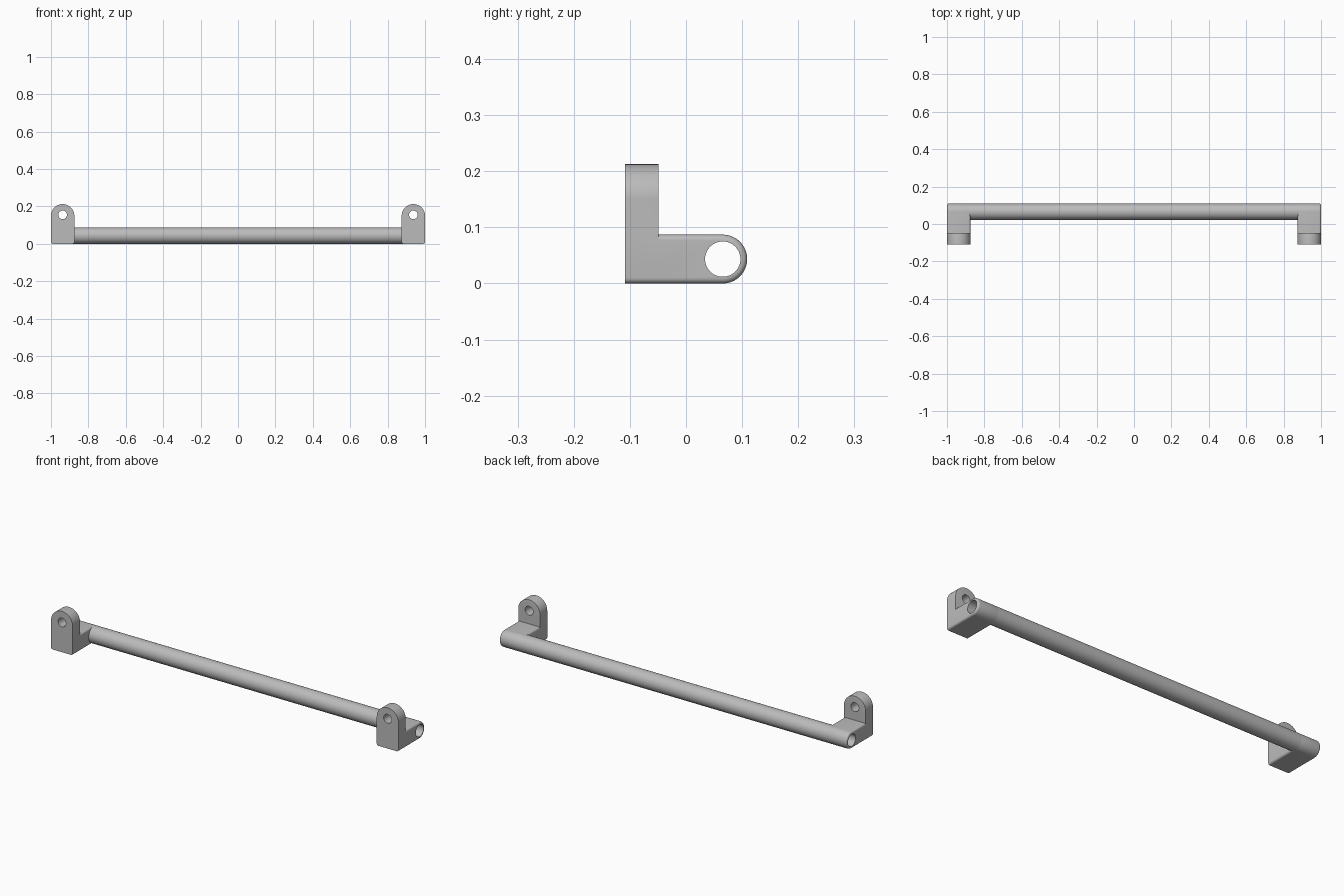
import bpy
import bmesh
from math import pi, cos, sin
from mathutils import Vector

cube = bpy.data.objects.get("Cube")
if cube:
    bpy.data.objects.remove(cube)

SPAN = 1.0           # half length
HALF = 0.0625        # half width of a bracket
TUBE_Y, TUBE_R, BORE_R = 0.0655, 0.0435, 0.0315
FRONT, BACK, TOP = -0.109, -0.049, 0.2125
FILLET = 0.01

grey = bpy.data.materials.new("satin grey")
grey.use_nodes = True
colour = (0.5, 0.5, 0.5, 1)
grey.diffuse_color = colour
grey.node_tree.nodes["Principled BSDF"].inputs["Base Color"].default_value = colour


def arc(cx, cy, r, start, end, steps):
    return [(cx + r * cos(start + (end - start) * i / steps),
             cy + r * sin(start + (end - start) * i / steps)) for i in range(steps + 1)]


def prism(name, outline, place, low, high, rounded=None):
    """Extrude an outline; place(u, v, w) maps it to space; rounded picks edges to fillet."""
    bm = bmesh.new()
    rings = [[bm.verts.new(place(u, v, w)) for u, v in outline] for w in (low, high)]
    bm.faces.new(rings[0])
    bm.faces.new(rings[1])
    n = len(outline)
    for i in range(n):
        j = (i + 1) % n
        bm.faces.new((rings[0][i], rings[0][j], rings[1][j], rings[1][i]))
    bmesh.ops.recalc_face_normals(bm, faces=bm.faces[:])
    if rounded:
        edges = [e for e in bm.edges if rounded(e.verts[0].co, e.verts[1].co)]
        bmesh.ops.bevel(bm, geom=edges, offset=FILLET, segments=5, profile=0.5,
                        affect='EDGES', clamp_overlap=True)
    mesh = bpy.data.meshes.new(name)
    bm.to_mesh(mesh)
    bm.free()
    mesh.materials.append(grey)
    obj = bpy.data.objects.new(name, mesh)
    bpy.context.collection.objects.link(obj)
    return obj


def activate(obj):
    bpy.ops.object.select_all(action='DESELECT')
    obj.select_set(True)
    bpy.context.view_layer.objects.active = obj


def combine(obj, other, operation):
    mod = obj.modifiers.new(operation.title(), 'BOOLEAN')
    mod.operation, mod.solver, mod.object = operation, 'EXACT', other
    activate(obj)
    bpy.ops.object.modifier_apply(modifier=mod.name)
    bpy.data.objects.remove(other)


def smooth(obj):
    activate(obj)
    bpy.ops.object.shade_smooth_by_angle(angle=pi / 6)


def along_x(u, v, w):
    return Vector((w, u, v))


def along_y(u, v, w):
    return Vector((u, w, v))


# Arm: rounded end around the tube, filleted side edges
arm_outline = [(FRONT, 2 * TUBE_R), (FRONT, 0)] + arc(TUBE_Y, TUBE_R, TUBE_R, -pi / 2, pi / 2, 32)
bracket = prism("left_bracket", arm_outline, along_x, -HALF, HALF,
                lambda a, b: abs(a.x - b.x) < 1e-5 and max(a.y, b.y) > FRONT + 1e-4)

# Upright: arched plate with filleted back edges
plate_outline = (arc(0, TOP - HALF, HALF, 0, pi, 40)
                 + arc(FILLET - HALF, FILLET, FILLET, pi, 1.5 * pi, 5)
                 + arc(HALF - FILLET, FILLET, FILLET, 1.5 * pi, 2 * pi, 5))
upright = prism("upright", plate_outline, along_y, FRONT, BACK,
                lambda a, b: min(a.y, b.y) > BACK - 1e-4 and max(a.z, b.z) > FILLET * 2)
combine(bracket, upright, 'UNION')

# Screw hole and tube bore
screw = prism("screw_cutter", arc(0, 0.155, 0.023, 0, 2 * pi, 32)[:-1], along_y, -0.2, 0)
combine(bracket, screw, 'DIFFERENCE')
bore = prism("bore_cutter", arc(TUBE_Y, TUBE_R, BORE_R, 0, 2 * pi, 48)[:-1], along_x, -0.1, 0.1)
combine(bracket, bore, 'DIFFERENCE')
smooth(bracket)

# Both ends
bracket.location.x = SPAN - HALF
other_bracket = bracket.copy()
other_bracket.name = "right_bracket"
other_bracket.location.x = HALF - SPAN
bpy.context.collection.objects.link(other_bracket)

# Hollow rail between the brackets
reach = SPAN - 2 * HALF + FILLET * 1.2
rail = prism("rail_tube", arc(TUBE_Y, TUBE_R, TUBE_R, 0, 2 * pi, 64)[:-1], along_x, -reach, reach)
inside = prism("rail_cutter", arc(TUBE_Y, TUBE_R, BORE_R, 0, 2 * pi, 48)[:-1], along_x, -SPAN, SPAN)
combine(rail, inside, 'DIFFERENCE')
smooth(rail)
